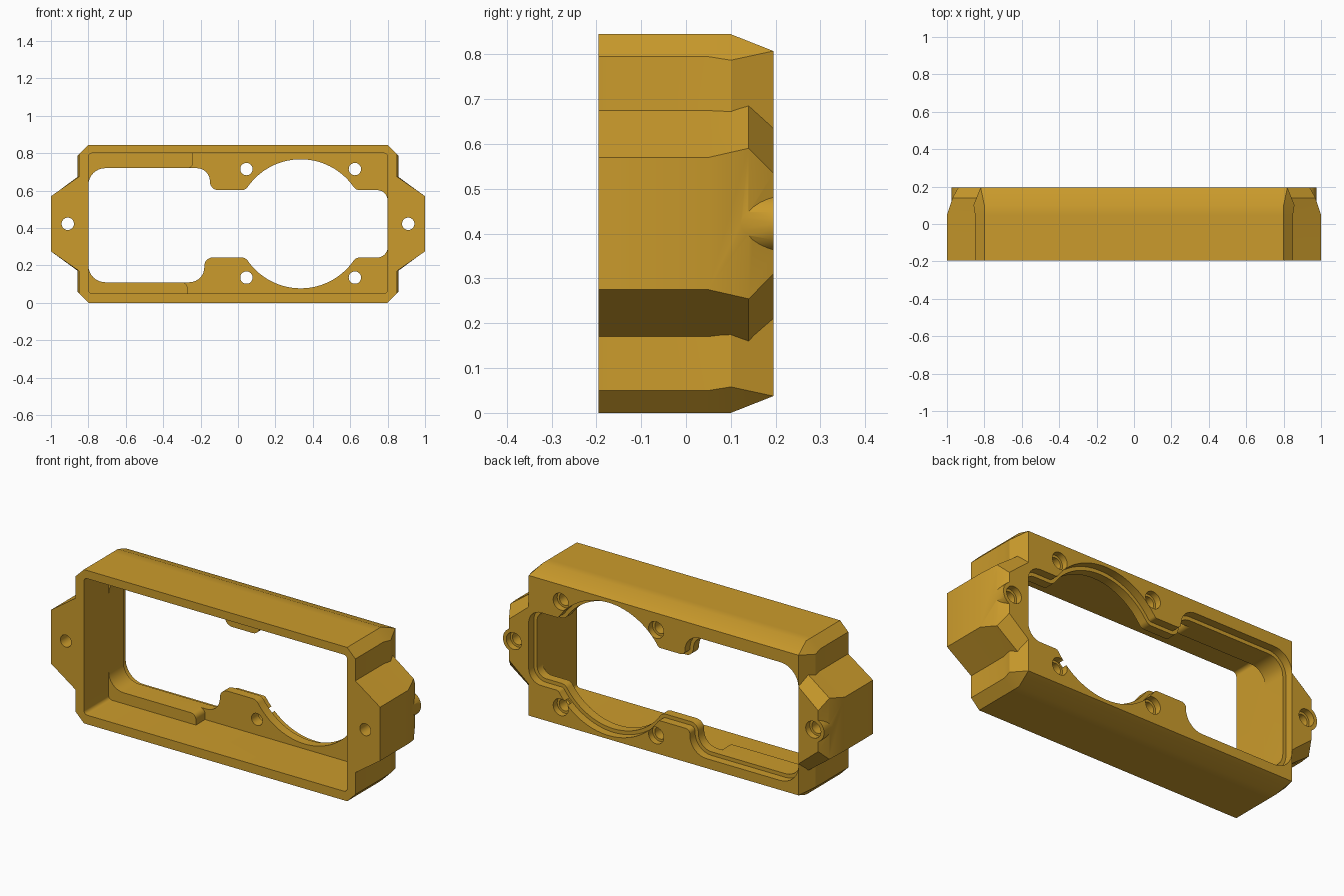
import bpy, bmesh, math
from mathutils import Vector

if "Cube" in bpy.data.objects:
    bpy.data.objects.remove(bpy.data.objects["Cube"])

FRONT, BACK, MID = -0.195, 0.195, 0.4225   # depth limits and mid height

gold = bpy.data.materials.new("gold_plastic")
gold.diffuse_color = (0.6, 0.33, 0.025, 1)
gold.use_nodes = True
gold.node_tree.nodes["Principled BSDF"].inputs["Base Color"].default_value = gold.diffuse_color


def loft(name, rings):
    """Closed solid from (y, [(x, z), ...]) rings with equal point counts."""
    bm = bmesh.new()
    loops = [[bm.verts.new((x, y, z)) for x, z in pts] for y, pts in rings]
    n = len(loops[0])
    for a, b in zip(loops, loops[1:]):
        for i in range(n):
            j = (i + 1) % n
            bm.faces.new((a[i], a[j], b[j], b[i]))
    bm.faces.new(loops[0])
    bm.faces.new(loops[-1])
    bmesh.ops.remove_doubles(bm, verts=bm.verts, dist=1e-5)
    bmesh.ops.recalc_face_normals(bm, faces=bm.faces)
    mesh = bpy.data.meshes.new(name)
    bm.to_mesh(mesh)
    bm.free()
    mesh.materials.append(gold)
    ob = bpy.data.objects.new(name, mesh)
    bpy.context.collection.objects.link(ob)
    return ob


def prism(name, pts, y0, y1):
    return loft(name, [(y0, pts), (y1, pts)])


def circle(x, z, r, n=32):
    return [(x + r * math.cos(2 * math.pi * i / n),
             z + r * math.sin(2 * math.pi * i / n)) for i in range(n)]


def rounded(corners, steps=8):
    """Polygon from (x, z, radius) corners; radius 0 keeps the point."""
    out = []
    n = len(corners)
    for i, (x, z, r) in enumerate(corners):
        p = Vector((x, z))
        if r == 0:
            out.append((x, z))
            continue
        u = (Vector(corners[i - 1][:2]) - p).normalized()
        v = (Vector(corners[(i + 1) % n][:2]) - p).normalized()
        half = u.angle(v) / 2
        c = p + (u + v).normalized() * r / math.sin(half)
        a = p + u * r / math.tan(half) - c
        b = p + v * r / math.tan(half) - c
        sweep = a.angle(b)
        for k in range(steps + 1):
            t = k / steps
            q = c + (a * math.sin((1 - t) * sweep) + b * math.sin(t * sweep)) / math.sin(sweep)
            out.append((q.x, q.y))
    return out


def grow(pts, d):
    """Offset a counter-clockwise polygon outward."""
    out = []
    n = len(pts)
    for i in range(n):
        p = Vector(pts[i])
        e = (p - Vector(pts[i - 1])).normalized()
        f = (Vector(pts[(i + 1) % n]) - p).normalized()
        m = Vector((e.y + f.y, -e.x - f.x)).normalized()
        s = d / max(0.5, m.dot(Vector((e.y, -e.x))))
        out.append((p.x + m.x * s, p.y + m.y * s))
    return out


def combine(target, tool, operation):
    mod = target.modifiers.new("combine", 'BOOLEAN')
    mod.operation, mod.solver, mod.object = operation, 'EXACT', tool
    bpy.context.view_layer.objects.active = target
    bpy.ops.object.modifier_apply(modifier=mod.name)
    bpy.data.objects.remove(tool)


# Outer shell: chamfered box, drawn in towards the back
def octagon(tx, tz, sx, sz):
    q = [(sx, sz), (tx, tz), (-tx, tz), (-sx, sz)]
    return [(x, MID + z) for x, z in q] + [(x, MID - z) for x, z in reversed(q)]


frame = loft("mounting_frame", [
    (FRONT, octagon(0.80, 0.4225, 0.85, 0.3725)),
    (0.05, octagon(0.80, 0.4225, 0.85, 0.3725)),
    (0.10, octagon(0.80, 0.4225, 0.858, 0.3645)),
    (BACK, octagon(0.82, 0.385, 0.82, 0.385))])

# Side ears with a round screw boss
for s in (-1, 1):
    ear = loft("ear", [(y, [(s * 0.81, MID - zi), (s * xo, MID - zo),
                            (s * xo, MID + zo), (s * 0.81, MID + zi)])
                       for y, zi, xo, zo in ((FRONT, 0.28, 1.0, 0.1475),
                                             (0.05, 0.28, 1.0, 0.1475),
                                             (0.14, 0.286, 0.97, 0.168),
                                             (BACK, 0.22, 0.94, 0.1125))])
    combine(frame, ear, 'UNION')
    combine(frame, prism("boss", circle(s * 0.91, MID, 0.066), 0.0, BACK), 'UNION')

# Front pocket, then a deeper part that leaves ledges on the left
pocket = rounded([(-0.8, 0.05, 0.02), (0.8, 0.05, 0.02), (0.8, 0.8, 0.02), (-0.8, 0.8, 0.02)])
combine(frame, prism("pocket", pocket, -0.3, 0.02), 'DIFFERENCE')
deep = rounded([(-0.27, 0.05, 0), (0.8, 0.05, 0.02), (0.8, 0.8, 0.02), (-0.24, 0.8, 0),
                (-0.24, 0.72, 0.03), (-0.4, 0.72, 0), (-0.4, 0.11, 0), (-0.27, 0.11, 0.03)])
combine(frame, prism("deep_pocket", deep, 0.0, 0.10), 'DIFFERENCE')

# Window through the back plate: round opening joined to a wide rectangle
CX, R, A = 0.335, 0.345, math.radians(35.4)


def arc(start, end, n=28):
    return [(CX + R * math.cos(start + (end - start) * i / n),
             MID + R * math.sin(start + (end - start) * i / n), 0) for i in range(n + 1)]


lo, hi = MID - 0.18, MID + 0.18
window = rounded(
    [(-0.8, 0.11, 0.09), (-0.18, 0.11, 0.08), (-0.18, lo, 0.045), (CX - 0.295, lo, 0.04)]
    + arc(math.pi + A, 2 * math.pi - A)
    + [(CX + 0.295, lo, 0.04), (0.8, lo, 0.055), (0.8, hi, 0.055), (CX + 0.295, hi, 0.04)]
    + arc(A, math.pi - A)
    + [(CX - 0.295, hi, 0.04), (-0.15, hi, 0.045), (-0.15, 0.72, 0.07), (-0.8, 0.72, 0.09)])
combine(frame, prism("window", window, 0.0, 0.3), 'DIFFERENCE')

# Shallow lip around the window on the back
combine(frame, prism("lip", grow(window, 0.02), 0.15, 0.3), 'DIFFERENCE')

# Screw holes with counterbores at the back
holes = [(x, z) for x in (0.045, 0.625) for z in (0.135, 0.715)]
for x, z in holes + [(-0.91, MID), (0.91, MID)]:
    combine(frame, prism("hole", circle(x, z, 0.033), -0.4, 0.4), 'DIFFERENCE')
    combine(frame, prism("counterbore", circle(x, z, 0.046), 0.16, 0.4), 'DIFFERENCE')

bpy.ops.object.select_all(action='DESELECT')
frame.select_set(True)
bpy.context.view_layer.objects.active = frame
bpy.ops.object.shade_smooth_by_angle(angle=math.radians(30))
